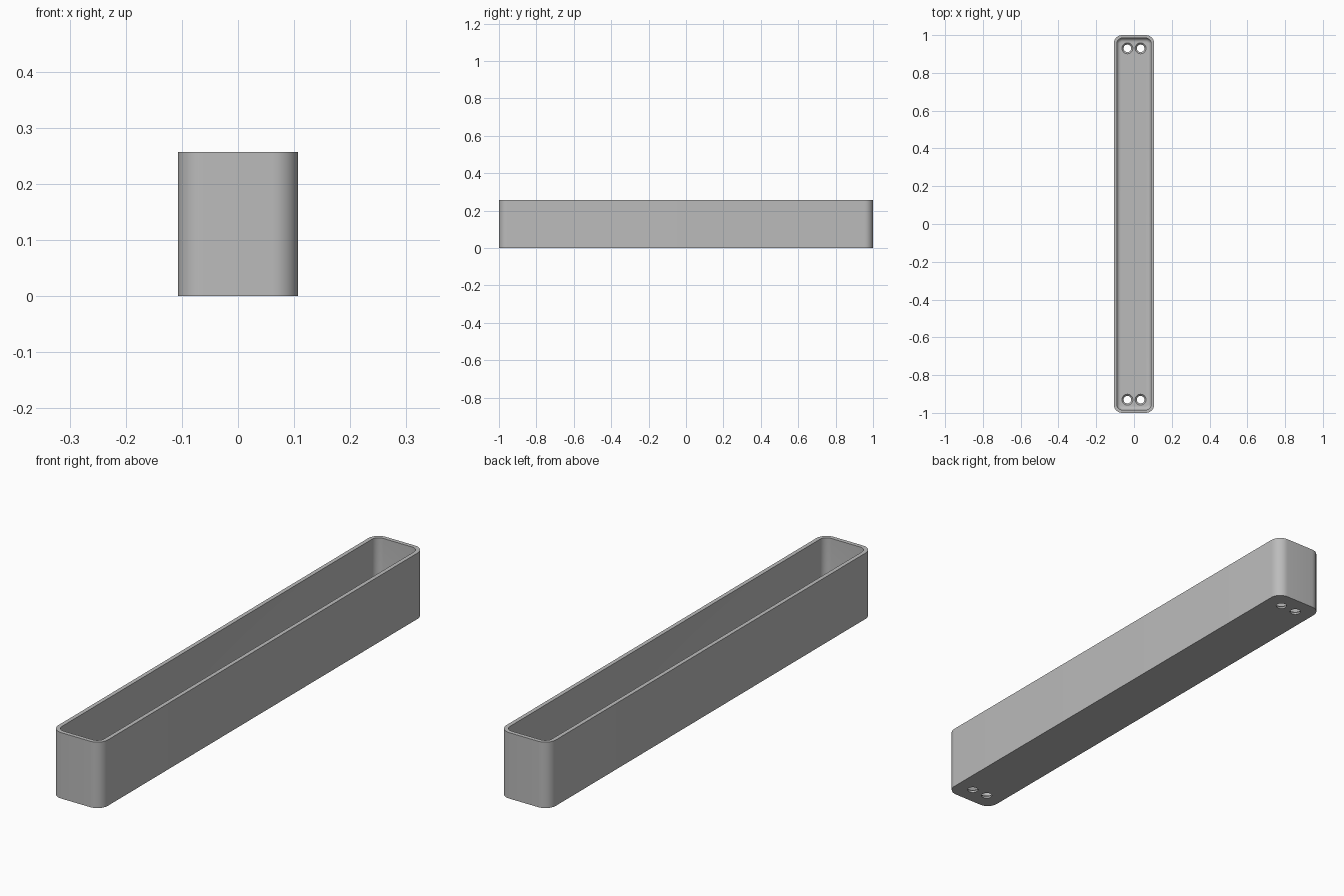
import bpy, bmesh
from math import sin, cos, pi

if "Cube" in bpy.data.objects:
    bpy.data.objects.remove(bpy.data.objects["Cube"], do_unlink=True)

HALF_X, HALF_Y, HEIGHT = 0.107, 1.0, 0.257
CORNER, WALL, FLOOR, FILLET = 0.045, 0.016, 0.016, 0.02
CORNER_STEPS, FILLET_STEPS = 10, 6

grey = bpy.data.materials.new("plain grey")
grey.use_nodes = True
colour = (0.5, 0.5, 0.5, 1)
grey.diffuse_color = colour
grey.node_tree.nodes["Principled BSDF"].inputs["Base Color"].default_value = colour


def make_object(name, bm):
    bmesh.ops.recalc_face_normals(bm, faces=bm.faces)
    mesh = bpy.data.meshes.new(name)
    bm.to_mesh(mesh)
    bm.free()
    mesh.materials.append(grey)
    obj = bpy.data.objects.new(name, mesh)
    bpy.context.collection.objects.link(obj)
    return obj


def loft(name, rings):
    """Skin a stack of closed rings and cap both ends."""
    bm = bmesh.new()
    loops = [[bm.verts.new(p) for p in ring] for ring in rings]
    for a, b in zip(loops, loops[1:]):
        for i in range(len(a)):
            j = (i + 1) % len(a)
            bm.faces.new((a[i], a[j], b[j], b[i]))
    bm.faces.new(loops[0])
    bm.faces.new(loops[-1])
    return make_object(name, bm)


def rounded_ring(inset, z):
    r = CORNER - inset
    points = []
    for q, (sx, sy) in enumerate(((1, 1), (-1, 1), (-1, -1), (1, -1))):
        for k in range(CORNER_STEPS + 1):
            a = (q + k / CORNER_STEPS) * pi / 2
            points.append((sx * (HALF_X - CORNER) + r * cos(a),
                           sy * (HALF_Y - CORNER) + r * sin(a), z))
    return points


def circle(x, y, r, z, n=32):
    return [(x + r * cos(2 * pi * i / n), y + r * sin(2 * pi * i / n), z) for i in range(n)]


# Open trough: outer wall, rim, inner wall and rounded inner floor edge
rings = [rounded_ring(0, 0), rounded_ring(0, HEIGHT), rounded_ring(WALL, HEIGHT)]
for k in range(FILLET_STEPS + 1):
    a = k / FILLET_STEPS * pi / 2
    rings.append(rounded_ring(WALL + FILLET * (1 - cos(a)), FLOOR + FILLET * (1 - sin(a))))
trough = loft("trough", rings)

# Countersunk screw holes, a pair at each end
for x in (-0.035, 0.035):
    for y in (-0.93, 0.93):
        cutter = loft("hole_cutter", [circle(x, y, 0.02, -0.02), circle(x, y, 0.02, FLOOR - 0.009),
                                      circle(x, y, 0.029, FLOOR), circle(x, y, 0.029, FLOOR + 0.02)])
        cutter.hide_render = True
        cut = trough.modifiers.new("screw hole", 'BOOLEAN')
        cut.object = cutter
        cut.solver = 'EXACT'
        bpy.context.view_layer.objects.active = trough
        bpy.ops.object.modifier_apply(modifier=cut.name)
        bpy.data.objects.remove(cutter, do_unlink=True)

bpy.ops.object.select_all(action='DESELECT')
trough.select_set(True)
bpy.context.view_layer.objects.active = trough
bpy.ops.object.shade_smooth_by_angle(angle=pi / 6)
